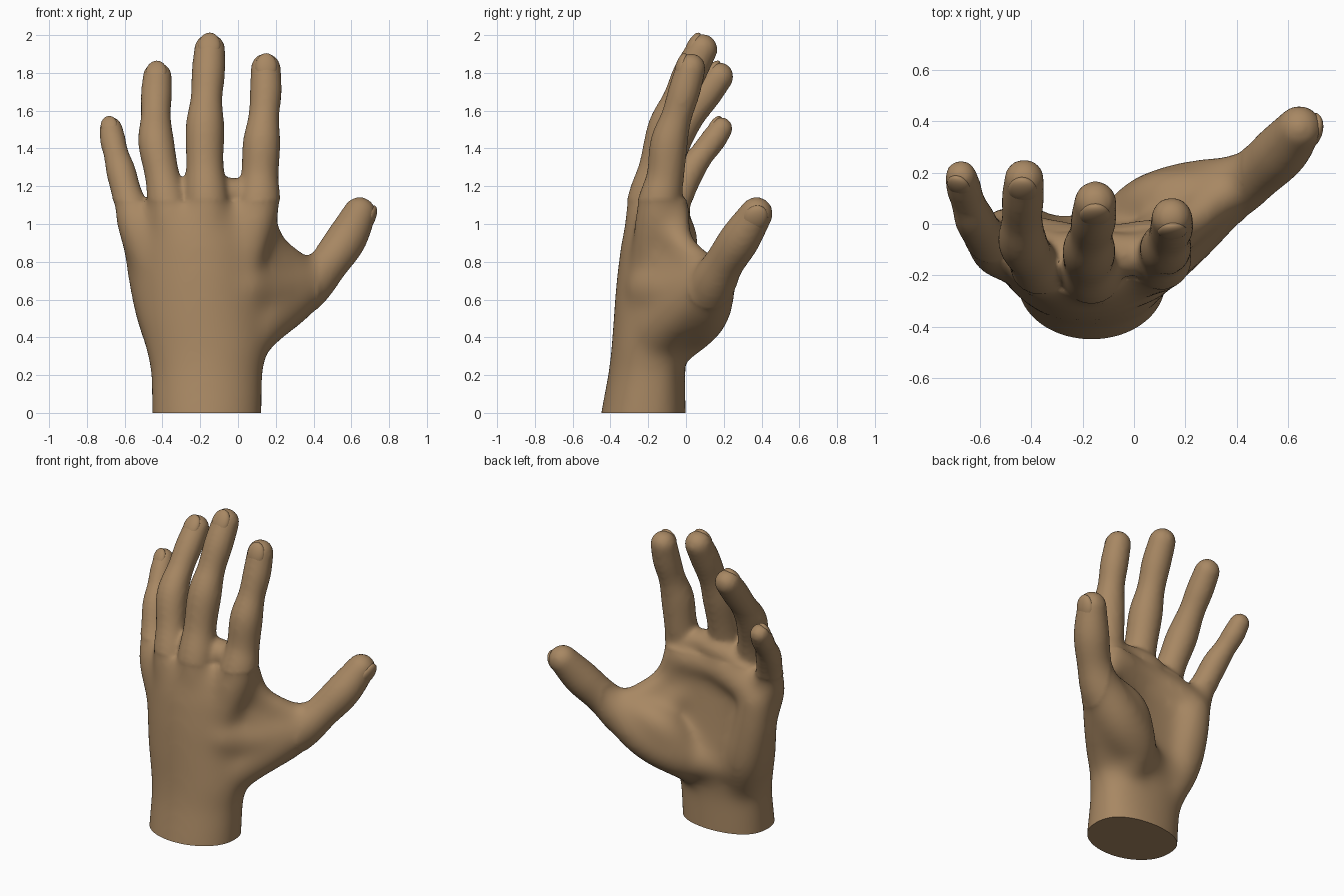
import bpy, bmesh, math
from mathutils import Vector, Matrix

cube = bpy.data.objects.get("Cube")
if cube:
    bpy.data.objects.remove(cube, do_unlink=True)

SKIN = (0.39, 0.245, 0.125, 1)
skin = bpy.data.materials.new("skin")
skin.use_nodes = True
skin.diffuse_color = SKIN
bsdf = skin.node_tree.nodes["Principled BSDF"]
bsdf.inputs["Base Color"].default_value = SKIN
bsdf.inputs["Roughness"].default_value = 0.7


def spline(points, steps):
    """Smooth curve through points of any size."""
    p = [Vector(q) for q in points]
    p = [2 * p[0] - p[1]] + p + [2 * p[-1] - p[-2]]
    out = []
    for a, b, c, d in zip(p, p[1:], p[2:], p[3:]):
        for i in range(steps):
            t = i / steps
            out.append(0.5 * (2 * b + (c - a) * t + (2 * a - 5 * b + 4 * c - d) * t * t
                              + (3 * b - a - 3 * c + d) * t ** 3))
    return out + [p[-2]]


def skin_rings(bm, rings):
    """Closed surface over a stack of equal rings of points."""
    rings = [[bm.verts.new(p) for p in ring] for ring in rings]
    n = len(rings[0])
    for lo, hi in zip(rings, rings[1:]):
        for i in range(n):
            j = (i + 1) % n
            bm.faces.new((lo[i], lo[j], hi[j], hi[i]))
    bm.faces.new(rings[0][::-1])
    bm.faces.new(rings[-1])


def limb(bm, points, sides=24):
    """Round-ended tube: x, y, z, radius."""
    path = spline(points, 5)
    centres = [Vector(p[:3]) for p in path]
    radii = [p[3] for p in path]
    first = (centres[1] - centres[0]).normalized()
    last = (centres[-1] - centres[-2]).normalized()
    tangents = [first]
    tangents += [(c - a).normalized() for a, c in zip(centres, centres[2:])] + [last]
    dome = [math.radians(a) for a in (15, 30, 45, 60, 75, 85)]
    circles = [(centres[0] - first * radii[0] * math.sin(a), first, radii[0] * math.cos(a))
               for a in reversed(dome)]
    circles += list(zip(centres, tangents, radii))
    circles += [(centres[-1] + last * radii[-1] * math.sin(a), last, radii[-1] * math.cos(a))
                for a in dome]
    rings = []
    for centre, tangent, r in circles:
        u = tangent.cross(Vector((0, 1, 0))).normalized()
        v = tangent.cross(u)
        turns = [2 * math.pi * i / sides for i in range(sides)]
        rings.append([centre + (u * math.cos(t) + v * math.sin(t)) * r for t in turns])
    skin_rings(bm, rings)


def cupped_loft(bm, sections, sides=48):
    """Sections flatter on the palm side: z, centre x, half width, back y, front y, bend."""
    rings = []
    for z, cx, rx, back, front, bend in sections:
        ring = []
        for i in range(sides):
            a = 2 * math.pi * i / sides
            c, s = math.cos(a), math.sin(a)
            depth = s ** 0.7 if s > 0 else s
            y = (back + front) / 2 + (front - back) / 2 * depth + bend * c * c
            ring.append((cx + rx * c, y, z))
        rings.append(ring)
    skin_rings(bm, rings)


def make_object(name, bm):
    mesh = bpy.data.meshes.new(name)
    bm.to_mesh(mesh)
    bm.free()
    mesh.materials.append(skin)
    ob = bpy.data.objects.new(name, mesh)
    bpy.context.collection.objects.link(ob)
    return ob


# Fingers: metacarpal, knuckle, joints and tip
fingers = {
    "index": [(0.0, -0.2, 0.7, 0.1), (0.1, -0.15, 1.06, 0.118), (0.115, -0.11, 1.25, 0.1),
              (0.125, -0.09, 1.43, 0.1), (0.137, -0.05, 1.57, 0.082),
              (0.147, -0.01, 1.7, 0.085), (0.147, 0.025, 1.825, 0.08)],
    "middle": [(-0.16, -0.24, 0.7, 0.1), (-0.165, -0.2, 1.08, 0.12), (-0.175, -0.15, 1.3, 0.1),
               (-0.175, -0.1, 1.51, 0.103), (-0.167, -0.04, 1.66, 0.085),
               (-0.157, 0.02, 1.8, 0.089), (-0.15, 0.085, 1.925, 0.083)],
    "ring": [(-0.3, -0.22, 0.7, 0.09), (-0.36, -0.18, 1.04, 0.112), (-0.4, -0.13, 1.25, 0.092),
             (-0.433, -0.07, 1.43, 0.096), (-0.435, 0.02, 1.57, 0.08),
             (-0.432, 0.1, 1.68, 0.083), (-0.427, 0.175, 1.78, 0.078)],
    "little": [(-0.44, -0.15, 0.7, 0.09), (-0.53, -0.1, 0.98, 0.11), (-0.585, -0.04, 1.15, 0.082),
               (-0.62, 0.02, 1.28, 0.079), (-0.645, 0.085, 1.37, 0.067),
               (-0.662, 0.14, 1.44, 0.069), (-0.673, 0.185, 1.505, 0.063)],
    "thumb": [(-0.02, -0.08, 0.32, 0.1), (0.03, 0.02, 0.46, 0.15), (0.2, 0.09, 0.56, 0.155),
              (0.37, 0.14, 0.68, 0.13), (0.478, 0.2, 0.79, 0.106),
              (0.573, 0.285, 0.92, 0.108), (0.643, 0.372, 1.055, 0.089)],
}

body = bmesh.new()
for path in fingers.values():
    limb(body, path)

# Wrist and palm
cupped_loft(body, [
    (-0.12, -0.165, 0.29, -0.47, 0.0, 0.0),
    (0.0, -0.165, 0.292, -0.452, 0.0, 0.0),
    (0.22, -0.165, 0.296, -0.41, -0.005, 0.01),
    (0.35, -0.165, 0.325, -0.395, 0.01, 0.02),
    (0.5, -0.18, 0.355, -0.385, 0.02, 0.05),
    (0.7, -0.19, 0.39, -0.37, -0.01, 0.11),
    (0.9, -0.2, 0.405, -0.345, -0.035, 0.15),
    (1.02, -0.21, 0.41, -0.315, -0.04, 0.16),
    (1.1, -0.2, 0.34, -0.28, -0.06, 0.13),
])

# Heel of the hand and pads below the fingers
limb(body, [(-0.34, -0.12, 0.3, 0.11), (-0.4, -0.07, 0.5, 0.135),
            (-0.46, -0.05, 0.72, 0.125), (-0.5, -0.05, 0.94, 0.115)])
limb(body, [(-0.4, -0.08, 0.45, 0.12), (-0.2, -0.09, 0.43, 0.13), (0.03, 0.0, 0.45, 0.14)])
limb(body, [(0.1, -0.07, 1.06, 0.1), (-0.15, -0.1, 1.05, 0.1),
            (-0.35, -0.07, 1.01, 0.1), (-0.5, -0.04, 0.95, 0.1)])
# Thumb pad, thumb root and thumb web
limb(body, [(0.3, 0.12, 0.72, 0.1), (0.12, 0.09, 0.65, 0.125), (0.02, 0.03, 0.5, 0.13)])
limb(body, [(-0.02, -0.2, 0.3, 0.13), (0.08, -0.12, 0.45, 0.15),
            (0.22, 0.0, 0.56, 0.14), (0.36, 0.12, 0.67, 0.12)])
limb(body, [(0.02, -0.17, 0.66, 0.15), (0.17, -0.04, 0.64, 0.14), (0.31, 0.08, 0.68, 0.12)])
limb(body, [(0.1, -0.1, 1.02, 0.1), (0.19, -0.02, 0.88, 0.08), (0.34, 0.11, 0.75, 0.085)])
limb(body, [(0.0, -0.14, 0.86, 0.13), (0.15, -0.03, 0.76, 0.115), (0.3, 0.08, 0.68, 0.11)])
# Webs between the fingers
limb(body, [(0.1, -0.1, 1.13, 0.085), (-0.03, -0.12, 1.16, 0.085), (-0.17, -0.11, 1.15, 0.09),
            (-0.28, -0.11, 1.12, 0.08), (-0.38, -0.09, 1.07, 0.085),
            (-0.47, -0.07, 1.01, 0.075), (-0.54, -0.05, 0.97, 0.08)])

# Fuse the volumes into one smooth skin
hand = make_object("hand", body)
remesh = hand.modifiers.new("fuse", "REMESH")
remesh.mode = "VOXEL"
remesh.voxel_size = 0.015
smooth = hand.modifiers.new("soften", "SMOOTH")
smooth.factor = 0.5
smooth.iterations = 10
graph = bpy.context.evaluated_depsgraph_get()
fused = bpy.data.meshes.new_from_object(hand.evaluated_get(graph))
hand.modifiers.clear()

# Relax the palm further, leaving fingers and thumb crisp
bm = bmesh.new()
bm.from_mesh(fused)
palm = [v for v in bm.verts if v.co.z < 1.12 and v.co.x < 0.42]
for _ in range(40):
    bmesh.ops.smooth_vert(bm, verts=palm, factor=0.5,
                          use_axis_x=True, use_axis_y=True, use_axis_z=True)

# Flat cut at the wrist
cut = bmesh.ops.bisect_plane(bm, geom=bm.verts[:] + bm.edges[:] + bm.faces[:],
                             plane_co=(0, 0, 0), plane_no=(0, 0, 1), clear_inner=True)
rim = [e for e in cut["geom_cut"] if isinstance(e, bmesh.types.BMEdge)]
bmesh.ops.holes_fill(bm, edges=rim, sides=0)
bmesh.ops.recalc_face_normals(bm, faces=bm.faces[:])
bm.to_mesh(fused)
bm.free()
fused.materials.clear()
fused.materials.append(skin)
hand.data = fused

# Nails: shallow domes sunk into the back of each tip
parts = [hand]
for name, path in fingers.items():
    tip, prev = Vector(path[-1][:3]), Vector(path[-2][:3])
    r = path[-1][3]
    axis = (tip - prev).normalized()
    facing = Vector((0.85, -0.1, -0.45)) if name == "thumb" else Vector((tip.x * 0.3, -1, 0.2))
    up = (facing - axis * facing.dot(axis)).normalized()
    side = axis.cross(up)
    turn = Matrix((side, axis, up)).transposed().to_4x4()
    place = Matrix.Translation(tip - axis * r * 0.1 + up * r * 0.62)
    size = Matrix.Diagonal((r * 0.72, r * 0.95, r * 0.39, 1))
    bm = bmesh.new()
    bmesh.ops.create_uvsphere(bm, u_segments=32, v_segments=16, radius=1,
                              matrix=place @ turn @ size)
    parts.append(make_object(name + "_nail", bm))

bpy.ops.object.select_all(action="DESELECT")
for ob in parts:
    ob.select_set(True)
bpy.context.view_layer.objects.active = hand
bpy.ops.object.shade_smooth_by_angle(angle=math.radians(50))
